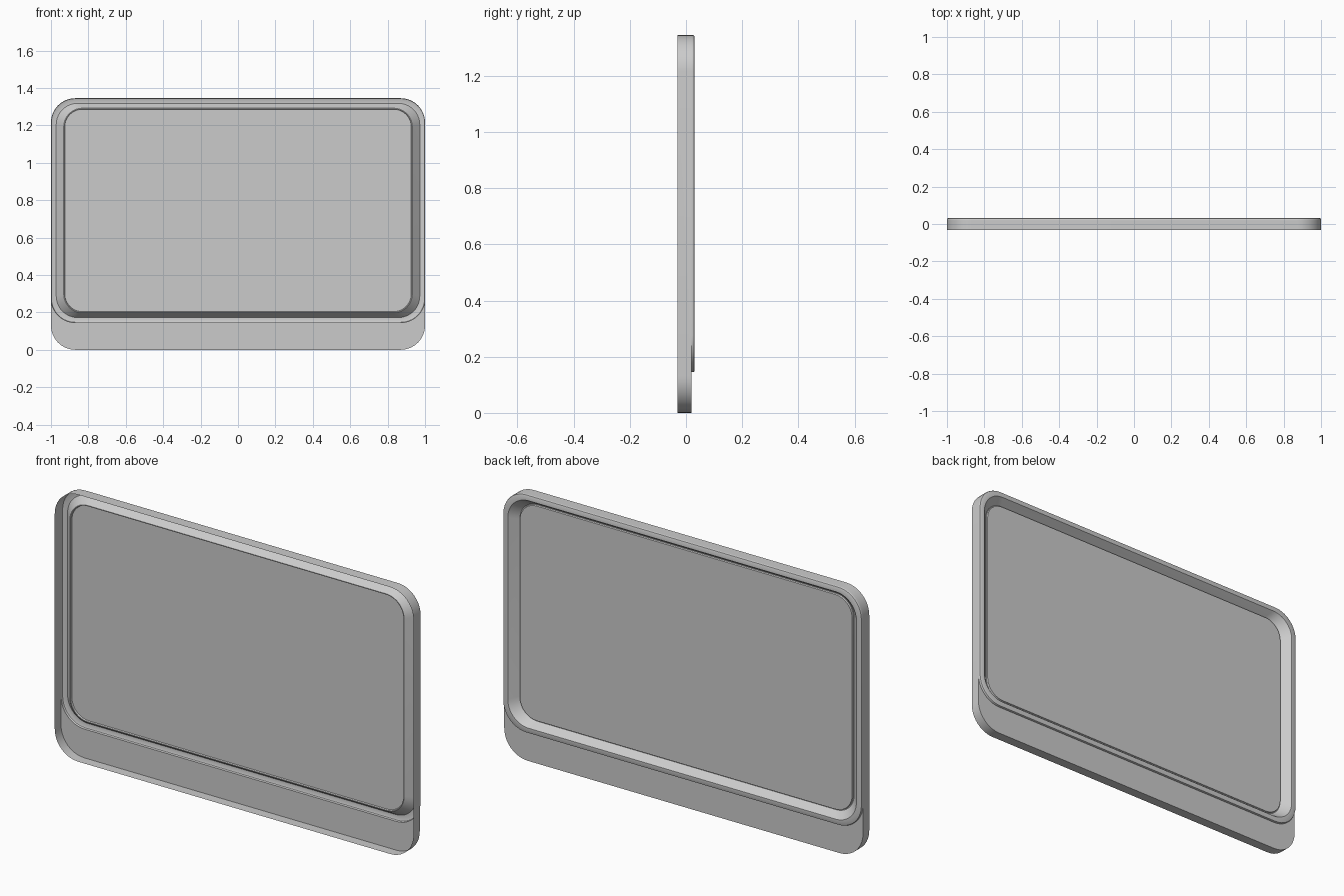
import bpy
import bmesh
from math import sin, cos, pi, radians

cube = bpy.data.objects.get("Cube")
if cube:
    bpy.data.objects.remove(cube, do_unlink=True)

HEIGHT = 1.345
STEP_Z = 0.145          # lower edge of the raised rim
RADIUS = 0.13
BACK = 0.031
PANEL_Y = 0.019

grey = bpy.data.materials.new("plain grey")
grey.use_nodes = True
grey.diffuse_color = (0.6, 0.6, 0.6, 1)
grey.node_tree.nodes["Principled BSDF"].inputs["Base Color"].default_value = (0.6, 0.6, 0.6, 1)


def rounded_loop(y, z_low, side=0.0, end=0.0, radius=RADIUS, steps=10):
    """Rounded rectangle across the tablet, inset at the sides and ends."""
    half, low, high = 1 - side, z_low + end, HEIGHT - end
    centres = [(half - radius, high - radius), (radius - half, high - radius),
               (radius - half, low + radius), (half - radius, low + radius)]
    points = []
    for corner, (cx, cz) in enumerate(centres):
        for i in range(steps + 1):
            a = (corner + i / steps) * pi / 2
            points.append((cx + radius * cos(a), y, cz + radius * sin(a)))
    return points


def build_shell(name, loops, cap=False):
    """Skin consecutive loops, optionally closing the last one."""
    bm = bmesh.new()
    rings = [[bm.verts.new(p) for p in loop] for loop in loops]
    for a, b in zip(rings, rings[1:]):
        for i in range(len(a)):
            j = (i + 1) % len(a)
            bm.faces.new((a[i], b[i], b[j], a[j]))
    if cap:
        bm.faces.new(rings[-1][::-1])
    bmesh.ops.remove_doubles(bm, verts=bm.verts, dist=0.0001)
    bmesh.ops.dissolve_degenerate(bm, edges=bm.edges, dist=0.0001)
    mesh = bpy.data.meshes.new(name)
    bm.to_mesh(mesh)
    bm.free()
    mesh.materials.append(grey)
    obj = bpy.data.objects.new(name, mesh)
    bpy.context.collection.objects.link(obj)
    bpy.ops.object.select_all(action="DESELECT")
    obj.select_set(True)
    bpy.context.view_layer.objects.active = obj
    bpy.ops.object.shade_smooth_by_angle(angle=radians(30))
    return obj


# Outer wall, open at the front, with the flat lower panel on the back
build_shell("housing", [
    rounded_loop(-BACK, 0),
    rounded_loop(PANEL_Y, 0),
    rounded_loop(PANEL_Y, STEP_Z),
])

# Raised rim with a softened outer edge and a sloping recess wall
build_shell("raised_rim", [
    rounded_loop(PANEL_Y, STEP_Z),
    rounded_loop(BACK - 0.006, STEP_Z),
    rounded_loop(BACK - 0.002, STEP_Z, 0.002, 0.002, RADIUS - 0.002),
    rounded_loop(BACK, STEP_Z, 0.006, 0.006, RADIUS - 0.006),
    rounded_loop(BACK, STEP_Z, 0.028, 0.027, 0.115),
    rounded_loop(-0.008, STEP_Z, 0.068, 0.053, 0.1),
])

# Flat centre sheet, lifted slightly out of the groove around it
build_shell("centre_sheet", [
    rounded_loop(-0.008, STEP_Z, 0.068, 0.053, 0.1),
    rounded_loop(-0.008, STEP_Z, 0.072, 0.057, 0.096),
    rounded_loop(0.0, STEP_Z, 0.074, 0.059, 0.094),
], cap=True)
